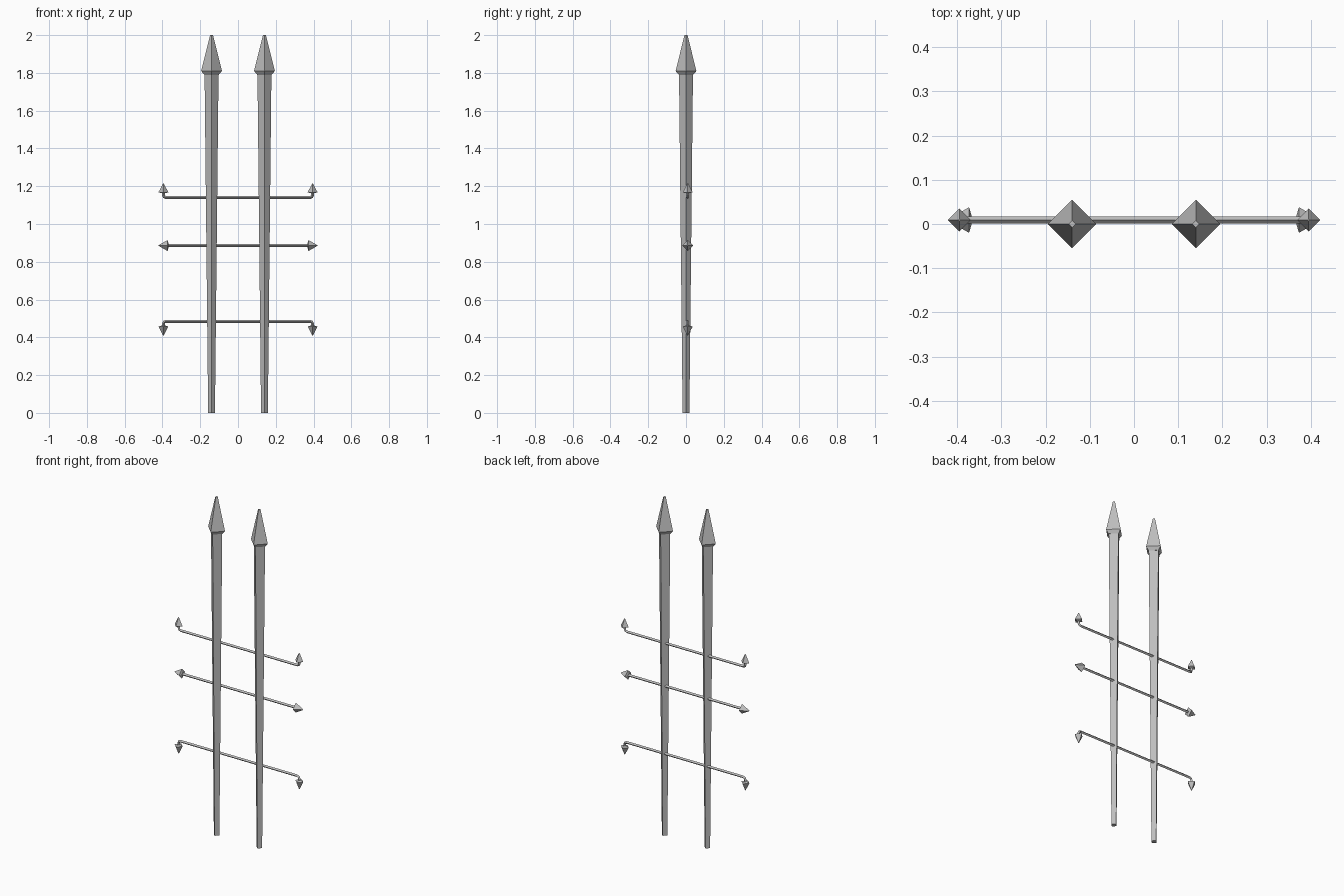
import bpy
import bmesh
from mathutils import Vector

if "Cube" in bpy.data.objects:
    bpy.data.objects.remove(bpy.data.objects["Cube"], do_unlink=True)

iron = bpy.data.materials.new("grey_iron")
iron.diffuse_color = (0.52, 0.52, 0.52, 1)
iron.use_nodes = True
iron.node_tree.nodes["Principled BSDF"].inputs["Base Color"].default_value = (0.52, 0.52, 0.52, 1)

SIDE = Vector((0, 1, 0))


def sweep(name, stations, y=0.0):
    """Diamond section swept along (x, z, radius) stations in the xz plane."""
    bm = bmesh.new()
    pts = [Vector((x, y, z)) for x, z, r in stations]
    rings = []
    for i, (x, z, r) in enumerate(stations):
        before = (pts[i] - pts[max(i - 1, 0)]).normalized()
        after = (pts[min(i + 1, len(pts) - 1)] - pts[i]).normalized()
        normal = SIDE.cross((before + after).normalized())
        rings.append([bm.verts.new(pts[i] + d * r) for d in (normal, SIDE, -normal, -SIDE)])
    for a, b in zip(rings, rings[1:]):
        for k in range(4):
            j = (k + 1) % 4
            bm.faces.new((a[k], a[j], b[j], b[k]))
    bm.faces.new(rings[0][::-1])
    bm.faces.new(rings[-1])
    bmesh.ops.recalc_face_normals(bm, faces=bm.faces)
    mesh = bpy.data.meshes.new(name)
    bm.to_mesh(mesh)
    bm.free()
    mesh.materials.append(iron)
    obj = bpy.data.objects.new(name, mesh)
    bpy.context.collection.objects.link(obj)
    return obj


def small_tip(name, x, z, dx, dz, radius):
    """Small pointed finial starting at (x, z) and pointing along (dx, dz)."""
    profile = [(-0.005, 0.012), (0, radius), (0.047, 0.002)]
    sweep(name, [(x + dx * t, z + dz * t, r) for t, r in profile], RAIL_Y)


RAIL_Y = 0.009
ROD = 0.008
END = 0.395

# Tapered posts with spear heads
for side, sx in (("left", 1), ("right", -1)):
    x = 0.14 * sx
    sweep(side + "_post", [(x, 0, 0.018), (x, 1.8, 0.037)])
    sweep(side + "_spear_head", [(x, 1.79, 0.038), (x, 1.81, 0.055), (x, 2, 0.008)])

# Upper and lower rails with ends bent up or down
for label, z, d in (("upper", 1.14, 1), ("lower", 0.485, -1)):
    half = [(END - 0.015, z, ROD), (END - 0.004, z + 0.004 * d, ROD),
            (END, z + 0.015 * d, ROD), (END, z + 0.03 * d, ROD)]
    mirrored = [(-x, h, r) for x, h, r in reversed(half)]
    sweep(label + "_rail", mirrored + half, RAIL_Y)
    for side, sx in (("left", 1), ("right", -1)):
        small_tip(label + "_" + side + "_tip", END * sx, z + 0.028 * d, 0, d, 0.026)

# Straight middle rail with outward tips
sweep("middle_rail", [(-0.375, 0.886, ROD), (0.375, 0.886, ROD)], RAIL_Y)
for side, sx in (("left", 1), ("right", -1)):
    small_tip("middle_" + side + "_tip", 0.373 * sx, 0.886, sx, 0, 0.029)
